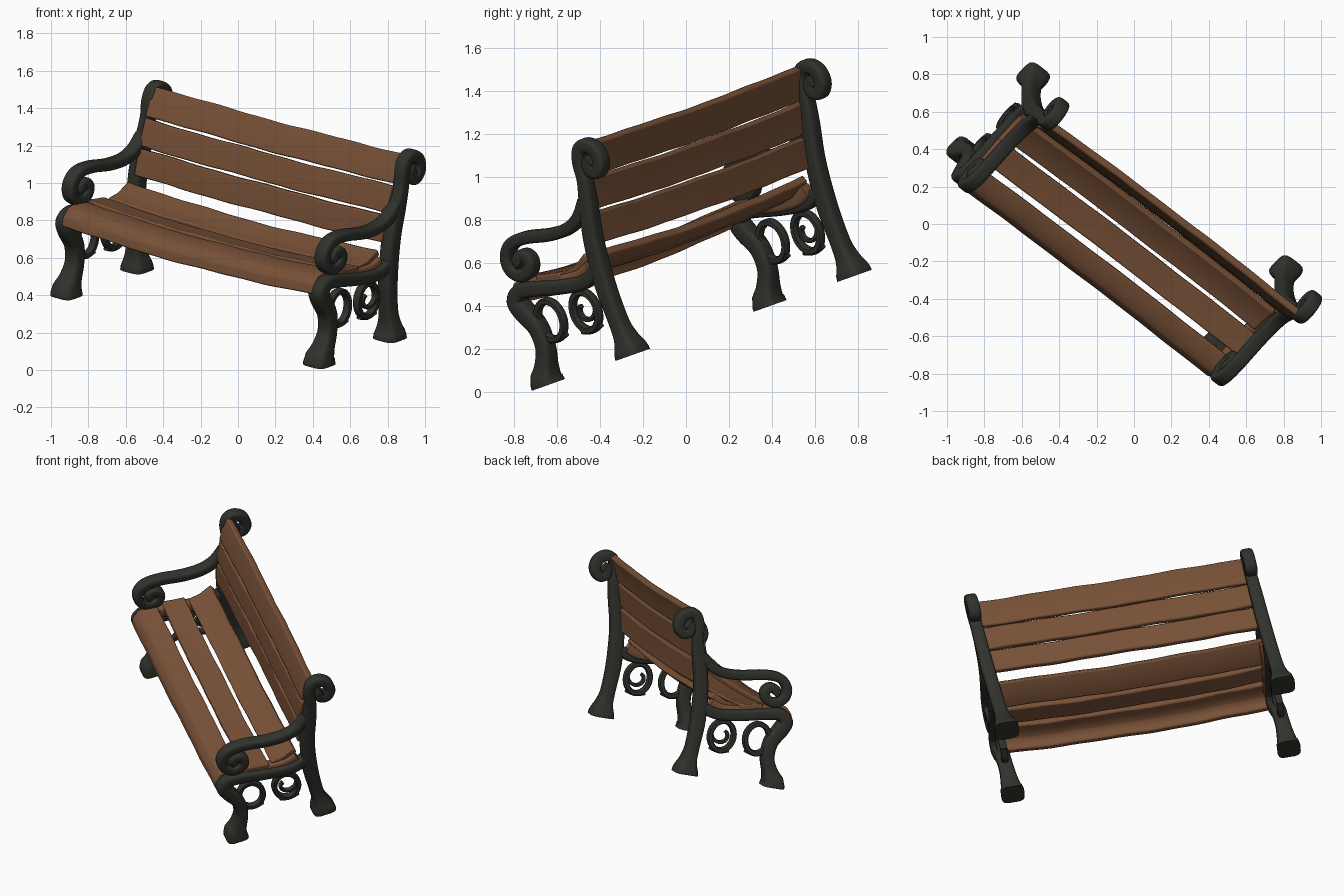
import bpy, bmesh, math
from mathutils import Matrix, Vector

if "Cube" in bpy.data.objects:
    bpy.data.objects.remove(bpy.data.objects["Cube"])


def material(name, rgb):
    mat = bpy.data.materials.new(name)
    mat.use_nodes = True
    mat.diffuse_color = (*rgb, 1)
    mat.node_tree.nodes["Principled BSDF"].inputs["Base Color"].default_value = (*rgb, 1)
    return mat


IRON = material("dark iron", (0.030, 0.032, 0.025))
WOOD = material("brown wood", (0.190, 0.083, 0.038))

# The whole bench is turned and tilted; parts are built upright (x length, y depth, z height)
PLACE = (Matrix.Rotation(math.radians(19.6), 4, 'X') @ Matrix.Rotation(math.radians(-39), 4, 'Z')
         @ Matrix.Translation((-0.135, 0, 0.245)))
END = 0.87
SKEW = 0.055  # the end frames stand slightly out of square


def finish(name, bm, mat, angle, bevel=0):
    bmesh.ops.recalc_face_normals(bm, faces=bm.faces)
    mesh = bpy.data.meshes.new(name)
    bm.to_mesh(mesh)
    bm.free()
    mesh.materials.append(mat)
    ob = bpy.data.objects.new(name, mesh)
    bpy.context.collection.objects.link(ob)
    ob.matrix_world = PLACE
    if bevel:
        mod = ob.modifiers.new("soft edges", 'BEVEL')
        mod.width, mod.segments = bevel, 2
    bpy.ops.object.select_all(action='DESELECT')
    bpy.context.view_layer.objects.active = ob
    ob.select_set(True)
    bpy.ops.object.shade_smooth_by_angle(angle=math.radians(angle))


def loft(bm, rings, closed=False):
    loops = [[bm.verts.new(p) for p in ring] for ring in rings]
    n = len(loops[0])
    pairs = list(zip(loops, loops[1:]))
    if closed:
        pairs.append((loops[-1], loops[0]))
    else:
        bm.faces.new(loops[0])
        bm.faces.new(loops[-1])
    for a, b in pairs:
        for i in range(n):
            j = (i + 1) % n
            bm.faces.new((a[i], a[j], b[j], b[i]))


def smooth_path(pts, steps=5):
    # Catmull-Rom through (depth, height, half width, half thickness)
    pts = [Vector(p) for p in pts]
    out = []
    for i in range(len(pts) - 1):
        a, b, c, d = pts[max(i - 1, 0)], pts[i], pts[i + 1], pts[min(i + 2, len(pts) - 1)]
        for s in range(steps):
            t = s / steps
            out.append(0.5 * (2 * b + (c - a) * t + (2 * a - 5 * b + 4 * c - d) * t * t
                              + (3 * b - a - 3 * c + d) * t ** 3))
    return out + [pts[-1]]


def sweep(name, x, path, closed=False, flat_start=False, sides=16, mat=IRON):
    # Rounded-square section carried along a path in the side plane
    rings, n = [], len(path)
    for i, p in enumerate(path):
        a = path[i - 1] if closed or i else path[0]
        b = path[(i + 1) % n] if closed or i < n - 1 else path[-1]
        tan = Vector((b[0] - a[0], b[1] - a[1])).normalized()
        if flat_start and i < 6:
            tan = Vector((0, 1))
        ring = []
        for k in range(sides):
            ang = math.tau * (k + 0.5) / sides
            c, s = math.cos(ang), math.sin(ang)
            w = p[2] * math.copysign(abs(c) ** 0.5, c)
            d = p[3] * math.copysign(abs(s) ** 0.5, s)
            y = p[0] - tan.y * w
            ring.append((x + d + SKEW * (y - 0.25), y, p[1] + tan.x * w))
        rings.append(ring)
    bm = bmesh.new()
    loft(bm, rings, closed)
    finish(name, bm, mat, 50)


def with_size(pts, w, d):
    return [(*p, w, d) for p in pts]


# Iron end frames
rear_leg = [(0.375, 0, 0.074, 0.075), (0.375, 0.03, 0.069, 0.072), (0.37, 0.09, 0.048, 0.055),
            (0.362, 0.17, 0.041, 0.044), (0.36, 0.35, 0.045, 0.042), (0.385, 0.56, 0.043, 0.042),
            (0.432, 0.73, 0.04, 0.04)]
rear_leg += with_size([(0.462, 0.84), (0.472, 0.925), (0.5, 0.982), (0.545, 0.992), (0.589, 0.957),
                       (0.597, 0.9), (0.565, 0.86), (0.528, 0.87), (0.522, 0.905), (0.542, 0.92)],
                      0.033, 0.038)

front_leg = [(-0.186, 0, 0.07, 0.073), (-0.185, 0.03, 0.066, 0.07), (-0.155, 0.09, 0.046, 0.055),
             (-0.123, 0.17, 0.04, 0.046), (-0.125, 0.27, 0.042, 0.047), (-0.172, 0.36, 0.046, 0.049),
             (-0.19, 0.415, 0.043, 0.05), (-0.145, 0.452, 0.039, 0.048), (-0.06, 0.443, 0.037, 0.045),
             (0.1, 0.41, 0.035, 0.042), (0.25, 0.395, 0.035, 0.041), (0.36, 0.43, 0.035, 0.038)]

arm = with_size([(0.42, 0.75), (0.35, 0.685), (0.26, 0.654), (0.14, 0.656), (0.0, 0.68),
                 (-0.1, 0.675), (-0.155, 0.625), (-0.155, 0.56), (-0.105, 0.52), (-0.047, 0.53),
                 (-0.025, 0.575), (-0.053, 0.608), (-0.092, 0.595), (-0.082, 0.57)], 0.03, 0.039)

# Wooden packing laid along the top and inner side of each seat rail
packing = with_size([(-0.13, 0.475), (0.0, 0.45), (0.1, 0.43), (0.22, 0.424), (0.3, 0.45)], 0.035, 0.033)

for side, label in ((1, "left"), (-1, "right")):
    x = side * END
    sweep(label + "_rear_leg_and_scroll", x, smooth_path(rear_leg), flat_start=True)
    sweep(label + "_front_leg_and_seat_rail", x, smooth_path(front_leg), flat_start=True)
    sweep(label + "_arm_rest", x, smooth_path(arm))
    sweep(label + "_seat_packing", x - side * 0.022, smooth_path(packing), mat=WOOD)
    # Open rings with a curl and a small foot bar beneath the seat rail
    for cy, cz, tag in ((-0.035, 0.28, "front"), (0.19, 0.265, "rear")):
        loop = [(cy + 0.075 * math.cos(a), cz + 0.092 * math.sin(a), 0.017, 0.022)
                for a in (math.tau * i / 28 for i in range(28))]
        sweep(f"{label}_{tag}_ring", x, loop, closed=True, sides=8)
        if tag == "rear":
            curl = [(cy + r * math.cos(a), cz + 0.01 + r * math.sin(a), 0.011, 0.016)
                    for r, a in ((0.075 - 0.0035 * i, 0.6 - 0.33 * i) for i in range(15))]
            sweep(f"{label}_{tag}_curl", x, curl, sides=8)
        bar = with_size([(cy - 0.06, cz - 0.085), (cy, cz - 0.1), (cy + 0.06, cz - 0.085)],
                        0.011, 0.018)
        sweep(f"{label}_{tag}_ring_foot", x, smooth_path(bar), sides=8)


# Wooden slats, gently sagging and slightly uneven
def slat(name, profile, half, sag, phase, thick=0.02):
    pts = [Vector(p) for p in profile]
    upper, lower = [], []
    for i, p in enumerate(pts):
        tan = (pts[min(i + 1, len(pts) - 1)] - pts[max(i - 1, 0)]).normalized()
        nor = Vector((-tan.y, tan.x)) * thick
        upper.append(p + nor)
        lower.append(p - nor)
    section = upper + lower[::-1]
    rings, steps = [], 32
    for i in range(steps + 1):
        t = 2 * i / steps - 1
        drop = 1 - t * t
        wave = 0.0015 * math.sin(7 * t + phase) + 0.001 * math.sin(17 * t + 2 * phase)
        rings.append([(t * half + SKEW * (p.x - 0.25), p.x + sag[0] * drop + wave,
                       p.y + sag[1] * drop + wave) for p in section])
    bm = bmesh.new()
    loft(bm, rings)
    finish(name, bm, WOOD, 40, 0.008)


seat_sag, back_sag = (0, -0.03), (0.008, -0.015)
slat("front_seat_slat", [(-0.22, 0.405), (-0.21, 0.45), (-0.18, 0.482), (-0.13, 0.495), (-0.065, 0.487)],
     0.86, seat_sag, 0)
slat("middle_seat_slat", [(-0.03, 0.48), (0.04, 0.466), (0.115, 0.456)], 0.88, seat_sag, 2)
slat("rear_seat_slat", [(0.14, 0.453), (0.215, 0.464), (0.3, 0.506)], 0.86, seat_sag, 4)
slat("lower_back_slat", [(0.345, 0.545), (0.36, 0.615), (0.38, 0.688)], 0.85, back_sag, 1)
slat("middle_back_slat", [(0.382, 0.702), (0.402, 0.77), (0.43, 0.845)], 0.85, back_sag, 3)
slat("top_back_slat", [(0.432, 0.857), (0.463, 0.93), (0.508, 1.003)], 0.85, back_sag, 5)
